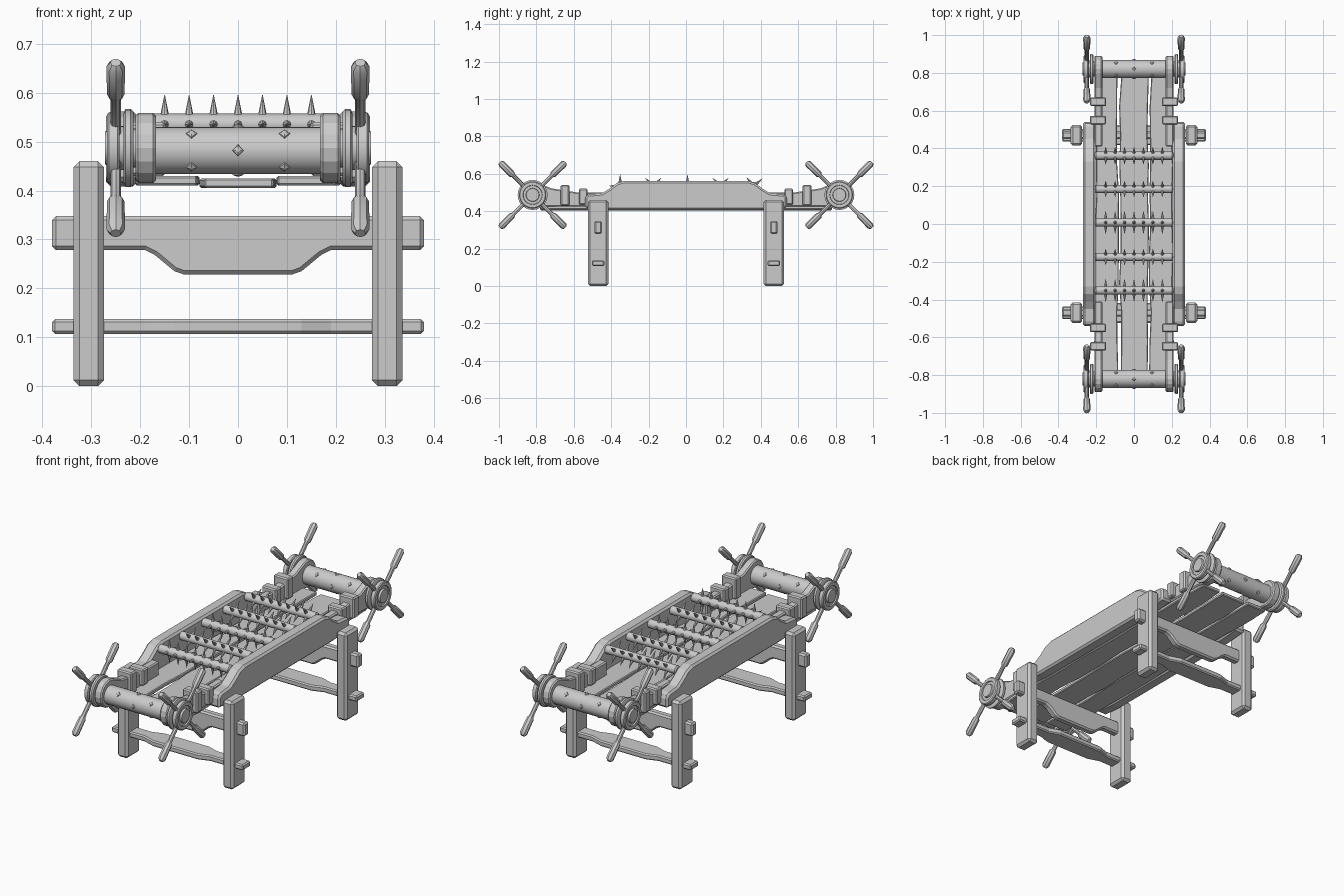
import bpy, bmesh, math, random
from mathutils import Matrix, Vector

random.seed(4)
cube = bpy.data.objects.get("Cube")
if cube:
    bpy.data.objects.remove(cube, do_unlink=True)

grey = bpy.data.materials.new("plain_grey")
grey.use_nodes = True
GREY = (0.6, 0.6, 0.6, 1)
grey.diffuse_color = GREY
grey.node_tree.nodes["Principled BSDF"].inputs["Base Color"].default_value = GREY


def finish(name, bm, bevel=0, smooth=False):
    bmesh.ops.recalc_face_normals(bm, faces=bm.faces)
    mesh = bpy.data.meshes.new(name)
    bm.to_mesh(mesh)
    bm.free()
    mesh.materials.append(grey)
    ob = bpy.data.objects.new(name, mesh)
    bpy.context.collection.objects.link(ob)
    if bevel:
        mod = ob.modifiers.new("Bevel", "BEVEL")
        mod.width = bevel
        mod.segments = 1
        mod.limit_method = "ANGLE"
        mod.angle_limit = math.radians(40)
    if smooth:
        bpy.ops.object.select_all(action="DESELECT")
        ob.select_set(True)
        bpy.context.view_layer.objects.active = ob
        bpy.ops.object.shade_smooth_by_angle(angle=math.radians(35))
    return ob


def box(name, centre, size, bevel=0.01):
    bm = bmesh.new()
    bmesh.ops.create_cube(bm, size=1, matrix=Matrix.Translation(centre) @ Matrix.Diagonal((*size, 1)))
    return finish(name, bm, bevel)


def prism(name, outline, place, depth, bevel=0.01):
    """Extrude a 2D outline; place(u, v, w) maps it into the model."""
    bm = bmesh.new()
    ends = [[bm.verts.new(place(u, v, w)) for u, v in outline] for w in depth]
    bm.faces.new(ends[0])
    bm.faces.new(ends[1])
    for i in range(len(outline)):
        j = (i + 1) % len(outline)
        bm.faces.new((ends[0][i], ends[0][j], ends[1][j], ends[1][i]))
    return finish(name, bm, bevel)


def lathe(bm, origin, axis, profile, sides):
    """Turn (distance, radius) pairs around an axis."""
    rot = Vector(axis).to_track_quat("Z", "Y")
    rings = []
    for d, r in profile:
        rings.append([bm.verts.new(Vector(origin) + rot @ Vector(
            (r * math.cos(math.tau * k / sides), r * math.sin(math.tau * k / sides), d)))
            for k in range(sides)])
    for a, b in zip(rings, rings[1:]):
        for k in range(sides):
            n = (k + 1) % sides
            bm.faces.new((a[k], a[n], b[n], b[k]))
    bm.faces.new(rings[0])
    bm.faces.new(rings[-1])


def mirrored(half):
    return half + [(-u, v) for u, v in reversed(half)]


LEG_Y, AXLE_Y, AXLE_Z = 0.47, 0.82, 0.487

# Trestles: legs, shaped crossbeam and flat stretcher
beam = mirrored([(-0.38, 0.348), (-0.38, 0.278), (-0.19, 0.278), (-0.17, 0.268), (-0.13, 0.235), (-0.11, 0.228)])
edge = [(-0.38, 0.033), (-0.19, 0.033), (-0.13, 0.053)]
board = mirrored(edge[::-1] + [(u, -v) for u, v in edge])
board = edge + [(-u, v) for u, v in reversed(edge)]
board += [(u, -v) for u, v in reversed(board)]
for end, s in (("front", -1), ("back", 1)):
    y = s * LEG_Y
    for side, x in (("right", -0.305), ("left", 0.305)):
        box(f"{end}_{side}_leg", (x, y, 0.23), (0.062, 0.11, 0.46), 0.012)
    prism(f"{end}_crossbeam", beam, lambda u, v, w: (u, y + w, v), (-0.02, 0.02), 0.008)
    prism(f"{end}_stretcher", board, lambda u, v, w: (u, y + v, w), (0.107, 0.137), 0.006)

# Side rails with raised middle
rail = mirrored([(-0.42, 0.408), (-0.54, 0.418), (-0.54, 0.475), (-0.525, 0.49),
                 (-0.45, 0.496), (-0.41, 0.52), (-0.37, 0.55), (-0.33, 0.562)])
# Axle arms with rounded outer ends
arm = [(0.41, 0.425), (0.74, 0.425), (0.78, 0.42)]
arm += [(AXLE_Y + 0.07 * math.cos(a), AXLE_Z + 0.072 * math.sin(a))
        for a in [math.radians(-90 + 22.5 * k) for k in range(10)]]
arm += [(0.72, 0.522), (0.58, 0.5), (0.41, 0.5)]
for side, x in (("right", -1), ("left", 1)):
    prism(f"{side}_rail", rail, lambda u, v, w: (x * w, u, v), (0.205, 0.27), 0.01)
    for end, s in (("front", -1), ("back", 1)):
        prism(f"{end}_{side}_arm", arm, lambda u, v, w: (x * w, s * u, v), (0.168, 0.21), 0.006)
        for n, (by, low, high) in enumerate(((0.55, 0.435, 0.52), (0.647, 0.43, 0.54))):
            box(f"{end}_{side}_clamp_{n + 1}", (x * 0.19, s * by, (low + high) / 2),
                (0.085, 0.046, high - low), 0.006)

# Bed planks with rough edges
for name, x0, x1 in (("right", -0.205, -0.085), ("middle", -0.073, 0.073), ("left", 0.085, 0.205)):
    steps = [-0.78 + 1.56 * k / 10 for k in range(11)]
    outline = [(x0 + random.uniform(-0.007, 0.007), y) for y in steps]
    outline += [(x1 + random.uniform(-0.007, 0.007), y) for y in reversed(steps)]
    low = 0.405 if name == "middle" else 0.41
    prism(f"{name}_bed_plank", outline, lambda u, v, w: (u, v, w), (low, low + 0.02), 0.004)

# Winding rollers with studs, hubs and turning handles
for end, s in (("front", -1), ("back", 1)):
    y = s * AXLE_Y
    bm = bmesh.new()
    lathe(bm, (-0.205, y, AXLE_Z - 0.005), (1, 0, 0), ((0, 0.048), (0.41, 0.048)), 24)
    finish(f"{end}_roller", bm, smooth=True)
    bm = bmesh.new()
    for k in range(8):
        a = math.tau * k / 8
        d = Vector((0, math.cos(a), math.sin(a)))
        for x in ((0,) if k % 2 == 0 else (-0.095, 0.095)):
            lathe(bm, Vector((x, y, AXLE_Z - 0.005)) + d * 0.044, d, ((0, 0.013), (0.006, 0.011), (0.009, 0.004)), 4)
    finish(f"{end}_roller_studs", bm)
    for side, x in (("right", -1), ("left", 1)):
        bm = bmesh.new()
        lathe(bm, (x * 0.2, y, AXLE_Z), (x, 0, 0),
              ((0, 0.04), (0.014, 0.04), (0.014, 0.074), (0.02, 0.08), (0.03, 0.08), (0.034, 0.072),
               (0.034, 0.045), (0.042, 0.045), (0.042, 0.068), (0.046, 0.073), (0.064, 0.073),
               (0.068, 0.068), (0.068, 0.052), (0.062, 0.05), (0.062, 0.036), (0.072, 0.034), (0.072, 0.02)), 24)
        finish(f"{end}_{side}_hub", bm, smooth=True)
        bm = bmesh.new()
        for k in range(4):
            a = math.radians(45 + 90 * k)
            lathe(bm, (x * 0.25, y, AXLE_Z), (0, math.cos(a), math.sin(a)),
                  ((0.04, 0.011), (0.145, 0.011), (0.155, 0.018), (0.235, 0.019), (0.247, 0.011)), 8)
        finish(f"{end}_{side}_handles", bm, smooth=True)

# Spiked rods across the bed
for n, (y, turn) in enumerate(((-0.352, 0), (-0.175, 45), (0.008, 0), (0.185, 45), (0.362, 50))):
    centre = Vector((0, y, 0.535))
    bm = bmesh.new()
    lathe(bm, centre - Vector((0.208, 0, 0)), (1, 0, 0),
          ((0, 0.015), (0.006, 0.022), (0.41, 0.022), (0.416, 0.015)), 16)
    finish(f"rod_{n + 1}", bm, smooth=True)
    bm = bmesh.new()
    for k in range(4):
        a = math.radians(turn + 90 * k)
        d = Vector((0, math.sin(a), math.cos(a)))
        for i in range(7):
            lathe(bm, centre + Vector((0.05 * (i - 3), 0, 0)) + d * 0.018, d, ((0, 0.009), (0.042, 0.0006)), 8)
    finish(f"rod_{n + 1}_spikes", bm, smooth=True)
